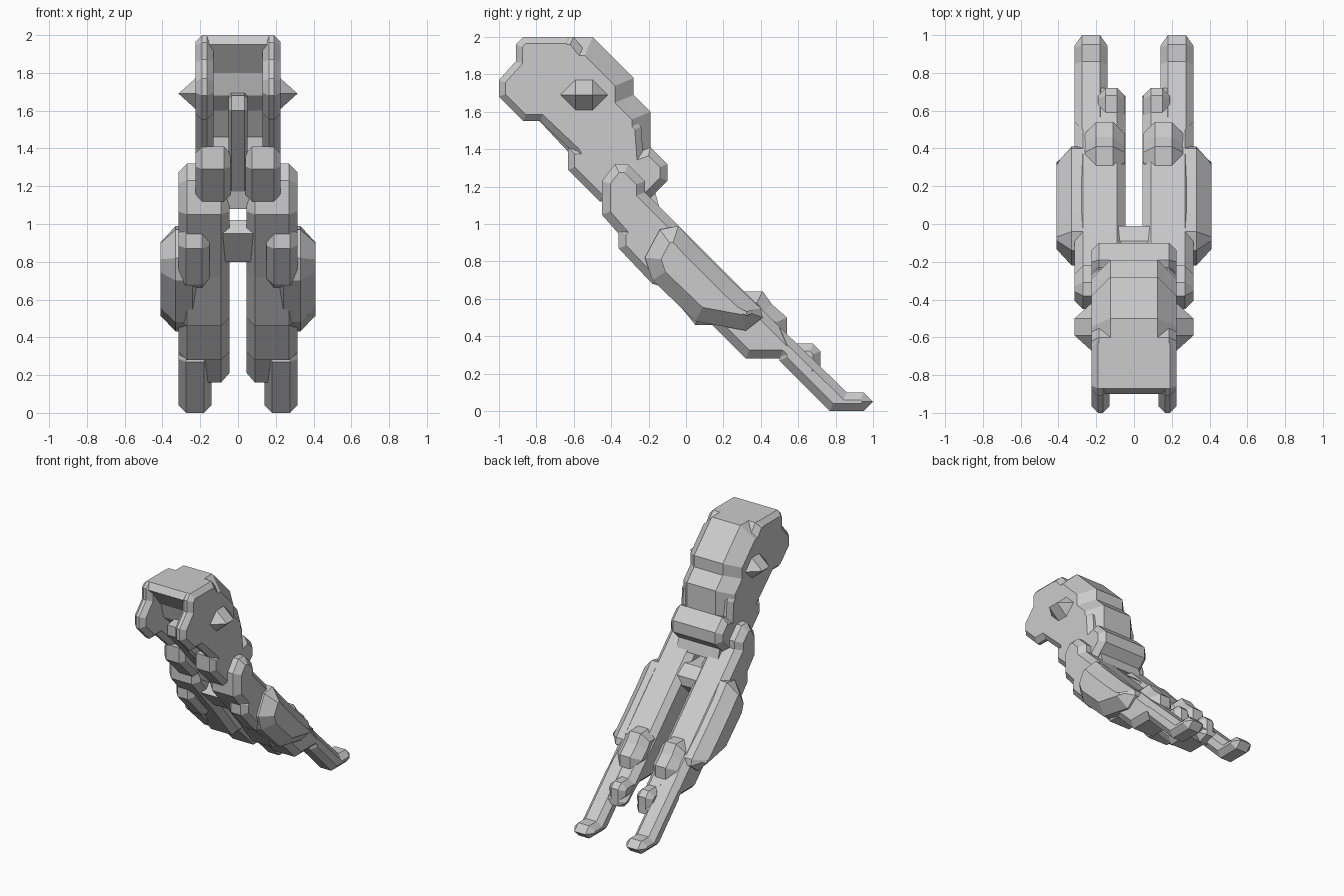
import bpy, bmesh


def slab(name, prof, x0, x1, c=0.04, mirror=False):
    """Extrude a (y, z) profile from x0 to x1 and chamfer both end rims by c."""
    bm = bmesh.new()
    f = bm.faces.new([bm.verts.new((x0, y, z)) for y, z in prof])
    r = bmesh.ops.extrude_face_region(bm, geom=[f])
    top = [v for v in r["geom"] if isinstance(v, bmesh.types.BMVert)]
    bmesh.ops.translate(bm, verts=top, vec=(x1 - x0, 0, 0))
    bmesh.ops.recalc_face_normals(bm, faces=bm.faces)
    if c:
        rim = [e for e in bm.edges
               if abs(e.verts[0].co.x - e.verts[1].co.x) < 1e-5]
        bmesh.ops.bevel(bm, geom=rim, offset=c, segments=1,
                        affect='EDGES', clamp_overlap=False)
    me = bpy.data.meshes.new(name)
    bm.to_mesh(me)
    bm.free()
    ob = bpy.data.objects.new(name, me)
    bpy.context.collection.objects.link(ob)
    if mirror:
        m = ob.modifiers.new("Mirror", 'MIRROR')
        m.use_mirror_merge = False
    return ob


# Skull: broad back with wide chamfers, recessed face, cheek pillars
slab("skull_back", [(-0.7, 2.0), (-0.5, 2.0), (-0.28, 1.78), (-0.28, 1.69),
                    (-0.19, 1.6), (-0.19, 1.3), (-0.4, 1.25), (-0.5, 1.4),
                    (-0.7, 1.7)], -0.225, 0.225, 0.1)
slab("cap", [(-0.87, 2.0), (-0.6, 2.0), (-0.52, 1.9), (-0.6, 1.8),
             (-0.78, 1.8), (-0.9, 1.95)], -0.225, 0.225, 0.04)
slab("face", [(-0.8, 1.9), (-0.5, 1.9), (-0.35, 1.6), (-0.3, 1.25),
              (-0.45, 1.25), (-0.55, 1.34), (-0.55, 1.46), (-0.65, 1.6),
              (-0.74, 1.68), (-0.78, 1.82)], -0.15, 0.15, 0)
slab("cheek", [(-0.87, 2.0), (-0.63, 2.0), (-0.4, 1.79), (-0.4, 1.69),
               (-0.24, 1.52), (-0.22, 1.25), (-0.45, 1.22), (-0.56, 1.3),
               (-0.6, 1.38), (-0.78, 1.55), (-0.87, 1.55), (-1.0, 1.68),
               (-1.0, 1.77), (-0.91, 1.87), (-0.91, 1.96)],
     0.13, 0.225, 0.035, True)

# Face details
slab("nose", [(-0.83, 1.68), (-0.83, 1.6), (-0.4, 1.14), (-0.3, 1.14),
              (-0.3, 1.5), (-0.7, 1.7)], -0.05, 0.05, 0.015)
ear = slab("ear", [(-0.68, 1.69), (-0.59, 1.78), (-0.5, 1.78), (-0.41, 1.69),
                   (-0.5, 1.6), (-0.59, 1.6)], 0.215, 0.315, 0, True)
for v in ear.data.vertices:
    if v.co.x > 0.3:
        v.co.y = -0.59 if v.co.y < -0.55 else -0.5
        v.co.z = 1.69

# Collar, hands held at the chest and torso
slab("collar", [(-0.19, 1.41), (-0.10, 1.32), (-0.10, 1.23), (-0.2, 1.13),
                (-0.4, 1.13), (-0.5, 1.3)], -0.225, 0.225, 0.04)
slab("hand", [(-0.63, 1.41), (-0.45, 1.41), (-0.3, 1.3), (-0.3, 1.12),
              (-0.46, 1.12), (-0.63, 1.29)], 0.04, 0.225, 0.035, True)
slab("torso", [(-0.46, 1.26), (-0.2, 1.3), (-0.14, 1.08), (-0.4, 1.08)],
     -0.18, 0.18, 0)
slab("pelvis_bridge", [(-0.3, 1.02), (-0.09, 1.02), (-0.01, 0.95),
                       (-0.01, 0.88), (-0.09, 0.8), (-0.2, 0.8),
                       (-0.35, 0.95)], -0.1, 0.1, 0)

# Arms, with elbows on the outer side
slab("arm", [(-0.45, 1.23), (-0.38, 1.32), (-0.31, 1.32), (-0.22, 1.23),
             (-0.22, 1.14), (-0.13, 1.05), (-0.13, 0.96), (-0.26, 0.88),
             (-0.36, 0.96), (-0.45, 1.05)], 0.045, 0.315, 0.045, True)
slab("elbow", [(-0.36, 0.96), (-0.3, 1.02), (-0.1, 0.8), (-0.1, 0.66),
               (-0.18, 0.68), (-0.36, 0.87)], 0.15, 0.315, 0.04, True)

# Legs
slab("thigh", [(-0.45, 1.14), (-0.37, 1.22), (-0.26, 1.21), (0.72, 0.23),
               (0.72, 0.19), (0.64, 0.16), (0.5, 0.28), (0.32, 0.28),
               (0.14, 0.46), (0.05, 0.46), (-0.16, 0.72), (-0.45, 1.05)],
     0.045, 0.315, 0.045, True)
slab("foot", [(0.5, 0.45), (0.86, 0.1), (0.95, 0.1), (1.0, 0.05),
              (0.95, 0.0), (0.77, 0.0), (0.5, 0.27)],
     0.14, 0.315, 0.04, True)
slab("hip", [(-0.22, 0.82), (-0.14, 0.97), (-0.04, 0.99), (0.06, 0.88),
             (0.24, 0.7), (0.4, 0.55), (0.41, 0.5), (0.32, 0.43),
             (0.05, 0.48), (-0.18, 0.7)], 0.16, 0.41, 0.08, True)

# Raised bands behind knee and ankle
slab("knee_band", [(0.3, 0.64), (0.41, 0.64), (0.46, 0.57), (0.54, 0.5),
                   (0.54, 0.41), (0.4, 0.4), (0.24, 0.6)],
     0.05, 0.26, 0.06, True)
slab("ankle_knob", [(0.54, 0.41), (0.59, 0.36), (0.68, 0.36), (0.72, 0.32),
                    (0.72, 0.23), (0.6, 0.22), (0.48, 0.34)],
     0.05, 0.19, 0.04, True)
